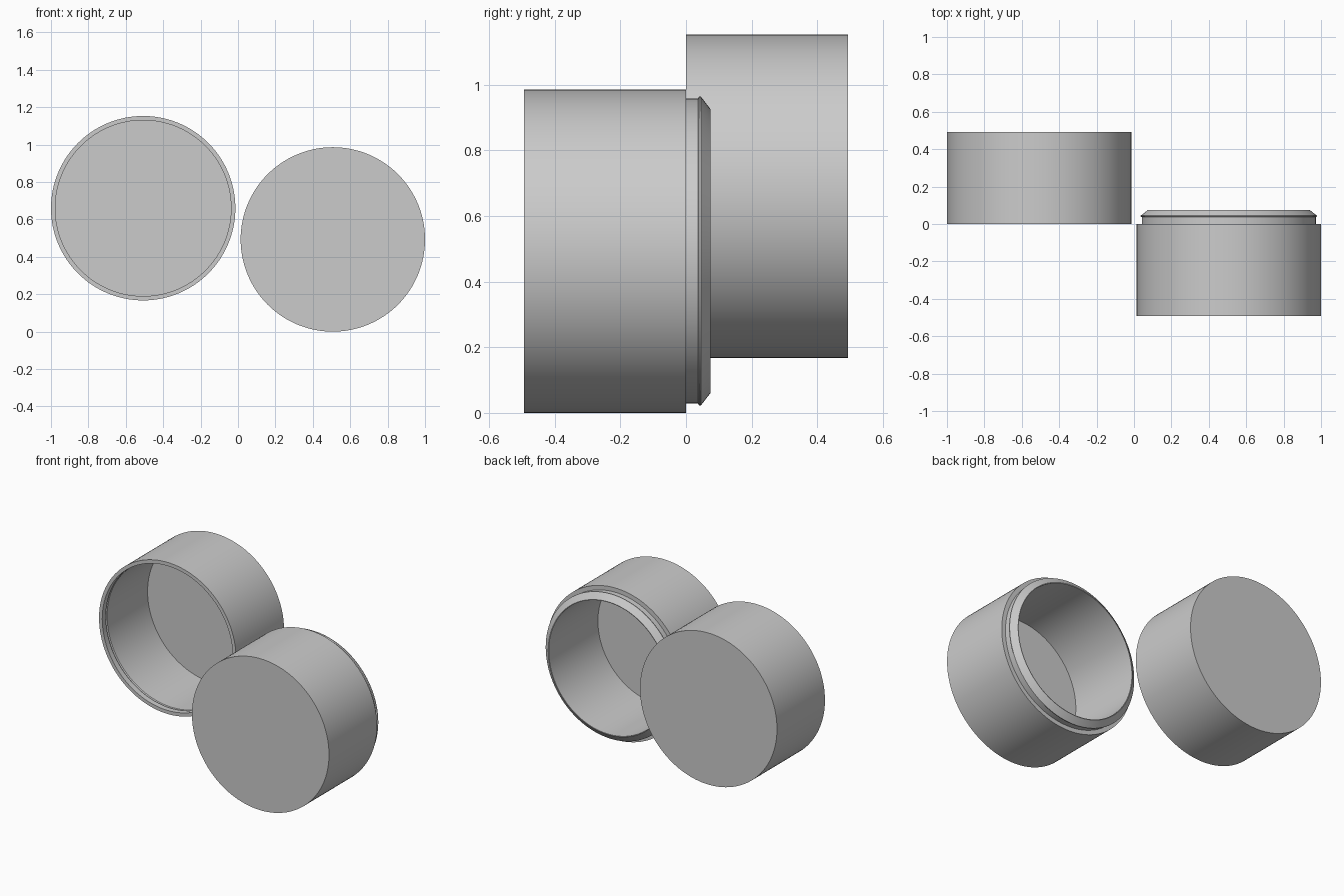
import bpy
import bmesh
import math
from mathutils import Vector

cube = bpy.data.objects.get("Cube")
if cube:
    bpy.data.objects.remove(cube, do_unlink=True)

grey = bpy.data.materials.new("plain_grey")
grey.use_nodes = True
colour = (0.6, 0.6, 0.6, 1)
grey.diffuse_color = colour
grey.node_tree.nodes["Principled BSDF"].inputs["Base Color"].default_value = colour

SIDES = 128
R = 0.493       # outer radius of both halves
DEPTH = 0.493   # length of each half


def lathe(name, profile, centre):
    """Turn a closed (radius, y) profile around the y axis."""
    bm = bmesh.new()
    verts = [bm.verts.new((r, y, 0)) for r, y in profile]
    edges = [bm.edges.new(pair) for pair in zip(verts, verts[1:])]
    bmesh.ops.spin(bm, geom=verts + edges, cent=(0, 0, 0), axis=(0, 1, 0),
                   angle=math.tau, steps=SIDES, use_duplicate=False)
    bmesh.ops.remove_doubles(bm, verts=bm.verts, dist=0.0002)
    bmesh.ops.recalc_face_normals(bm, faces=bm.faces)
    mesh = bpy.data.meshes.new(name)
    bm.to_mesh(mesh)
    bm.free()
    mesh.materials.append(grey)
    obj = bpy.data.objects.new(name, mesh)
    obj.location = Vector(centre)
    bpy.context.collection.objects.link(obj)
    bpy.ops.object.select_all(action="DESELECT")
    obj.select_set(True)
    bpy.context.view_layer.objects.active = obj
    bpy.ops.object.shade_smooth_by_angle(angle=math.radians(20))


# Thin-walled half, open to the front, with a snap groove inside the mouth
bore = 0.47
lathe("socket_half", [
    (0, DEPTH), (R, DEPTH), (R, 0), (bore, 0),
    (bore, 0.037), (bore + 0.007, 0.041), (bore + 0.007, 0.046), (bore, 0.05),
    (bore, 0.466), (0, 0.466),
], (-0.507, 0, 0.66))

# Thick-walled half, open to the back, with a beaded and tapered plug lip
neck = 0.465
lathe("plug_half", [
    (0, -DEPTH), (R, -DEPTH), (R, 0), (neck, 0),
    (neck, 0.037), (neck + 0.006, 0.04), (neck + 0.006, 0.045),
    (0.432, 0.075), (0.428, 0.075), (0.428, -0.43), (0, -0.43),
], (0.507, 0, R))
